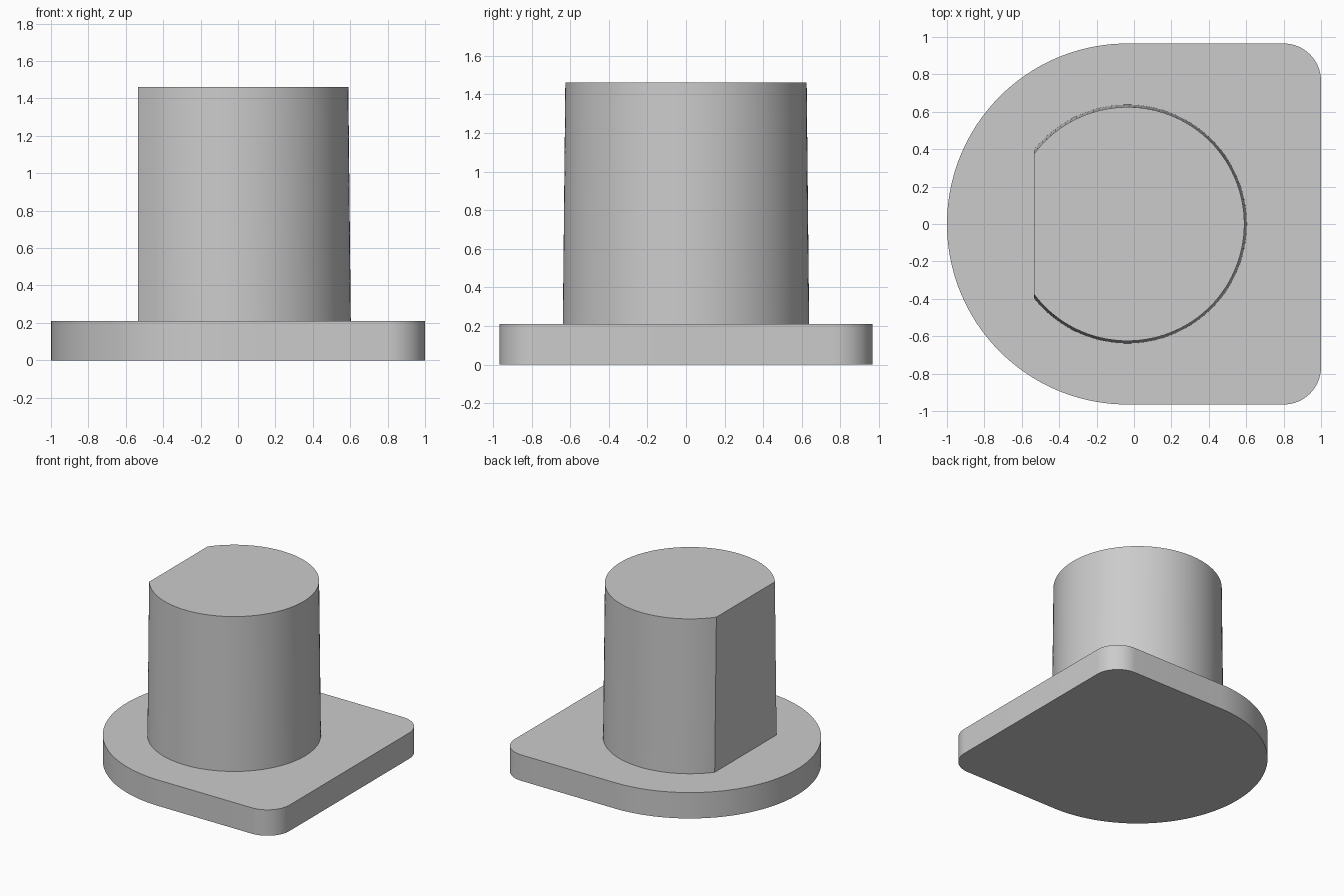
import bpy
import bmesh
from math import acos, cos, sin, pi, radians

if "Cube" in bpy.data.objects:
    bpy.data.objects.remove(bpy.data.objects["Cube"], do_unlink=True)

AXIS_X = -0.035       # shared axis of the rounded base end and the post
BASE_R = 0.965
BASE_TOP = 0.21
POST_TOP = 1.46
FLAT_X = -0.535
CORNER_R = 0.2

grey = bpy.data.materials.new("plain grey")
grey.use_nodes = True
colour = (0.6, 0.6, 0.6, 1)
grey.diffuse_color = colour
grey.node_tree.nodes["Principled BSDF"].inputs["Base Color"].default_value = colour


def arc(cx, cy, r, start, end, steps):
    angles = [start + (end - start) * i / steps for i in range(steps + 1)]
    return [(cx + r * cos(a), cy + r * sin(a)) for a in angles]


def loft(name, lower, upper, z0, z1):
    """Closed solid between two outlines with matching point counts."""
    bm = bmesh.new()
    low = [bm.verts.new((x, y, z0)) for x, y in lower]
    high = [bm.verts.new((x, y, z1)) for x, y in upper]
    n = len(low)
    bm.faces.new(low[::-1])
    bm.faces.new(high)
    for i in range(n):
        j = (i + 1) % n
        bm.faces.new((low[i], low[j], high[j], high[i]))
    mesh = bpy.data.meshes.new(name)
    bm.to_mesh(mesh)
    bm.free()
    mesh.materials.append(grey)
    obj = bpy.data.objects.new(name, mesh)
    bpy.context.collection.objects.link(obj)
    bpy.ops.object.select_all(action="DESELECT")
    obj.select_set(True)
    bpy.context.view_layer.objects.active = obj
    bpy.ops.object.shade_smooth_by_angle(angle=radians(30))
    return obj


# Base plate: half-round on one side, two filleted corners on the other
corner_x, corner_y = 1 - CORNER_R, BASE_R - CORNER_R
base = (arc(corner_x, -corner_y, CORNER_R, -pi / 2, 0, 16)
        + arc(corner_x, corner_y, CORNER_R, 0, pi / 2, 16)
        + arc(AXIS_X, 0, BASE_R, pi / 2, 3 * pi / 2, 72))
loft("base_plate", base, base, 0, BASE_TOP)


# Post: slightly tapered round shaft with one vertical flat
def post_outline(r):
    limit = acos((FLAT_X - AXIS_X) / r)
    return arc(AXIS_X, 0, r, -limit, limit, 96)


loft("flatted_post", post_outline(0.638), post_outline(0.625), BASE_TOP, POST_TOP)
